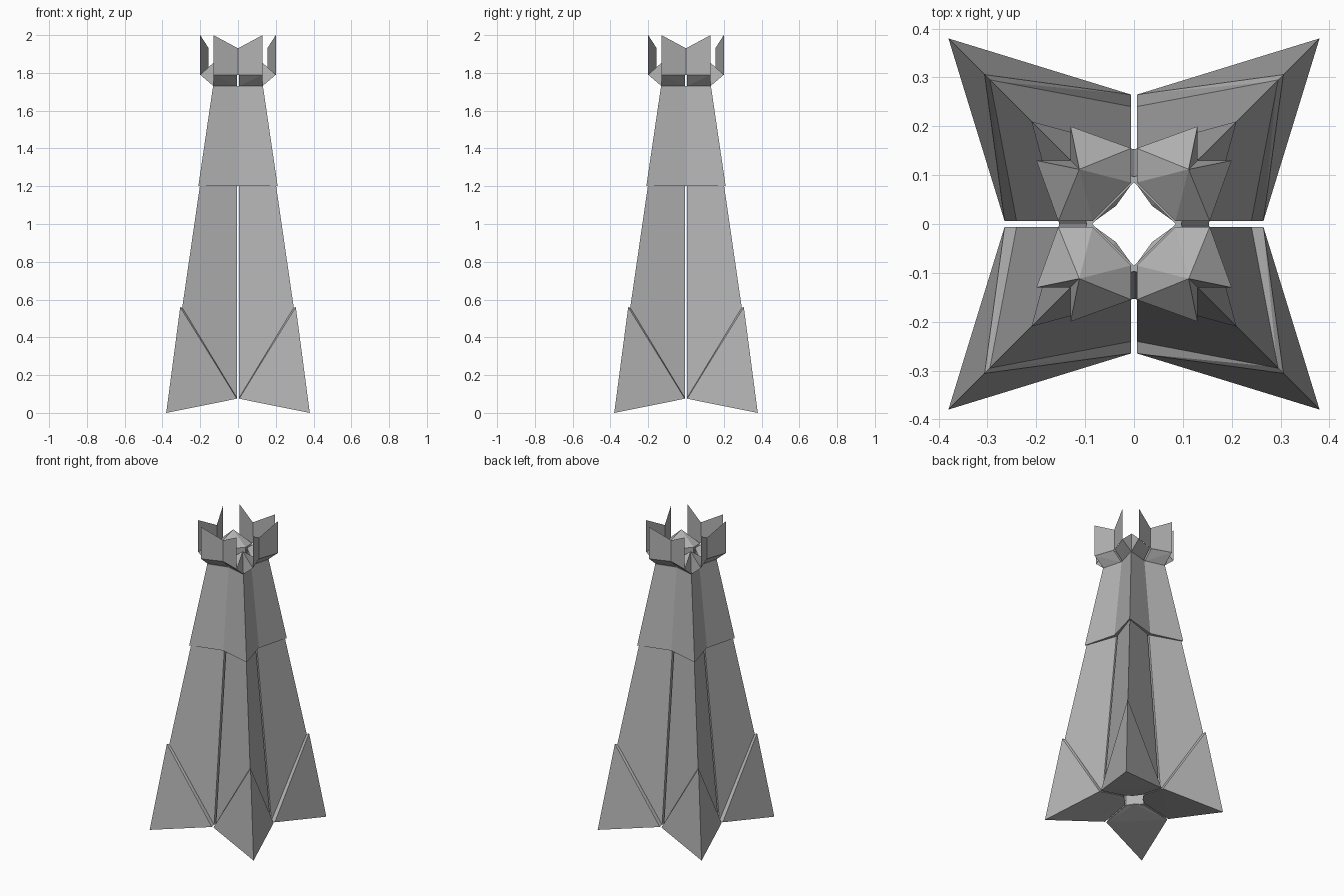
import bpy, bmesh
from mathutils import Matrix
from math import pi

if "Cube" in bpy.data.objects:
    bpy.data.objects.remove(bpy.data.objects["Cube"])

G = 0.006  # half the slit between neighbouring corners

grey = bpy.data.materials.new("dark_grey")
grey.diffuse_color = (0.45, 0.45, 0.45, 1)
grey.use_nodes = True
grey.node_tree.nodes["Principled BSDF"].inputs["Base Color"].default_value = grey.diffuse_color


def both(*pts):
    """Points plus their reflections across the corner diagonal."""
    out = []
    for x, y, z in pts:
        out.append((x, y, z))
        if x != y:
            out.append((y, x, z))
    return out


def swap(pts):
    return [(y, x, z) for x, y, z in pts]


def hull(bm, pts):
    """Closed convex solid around the points."""
    tmp = bmesh.new()
    for p in pts:
        tmp.verts.new(p)
    res = bmesh.ops.convex_hull(tmp, input=tmp.verts)
    junk = [v for v in res["geom_interior"] if isinstance(v, bmesh.types.BMVert)]
    if junk:
        bmesh.ops.delete(tmp, geom=junk, context='VERTS')
    bmesh.ops.dissolve_limit(tmp, angle_limit=0.03, verts=tmp.verts, edges=tmp.edges)
    me = bpy.data.meshes.new("tmp")
    tmp.to_mesh(me)
    tmp.free()
    bm.from_mesh(me)
    bpy.data.meshes.remove(me)


def four_way(name, solids=(), sheets=()):
    """Build one corner, then repeat it around the z axis."""
    bm = bmesh.new()
    for s in solids:
        hull(bm, s)
    for s in sheets:
        bm.faces.new([bm.verts.new(p) for p in s])
    base = bm.verts[:] + bm.edges[:] + bm.faces[:]
    for k in (1, 2, 3):
        d = bmesh.ops.duplicate(bm, geom=base)
        vs = [g for g in d["geom"] if isinstance(g, bmesh.types.BMVert)]
        bmesh.ops.rotate(bm, verts=vs, cent=(0, 0, 0),
                         matrix=Matrix.Rotation(k * pi / 2, 3, 'Z'))
    me = bpy.data.meshes.new(name)
    bm.to_mesh(me)
    bm.free()
    me.materials.append(grey)
    ob = bpy.data.objects.new(name, me)
    bpy.context.collection.objects.link(ob)
    return ob


# pointed feet, with a narrow ledge where they meet the legs
four_way("feet", [both((.38, .38, 0), (G, .265, .075), (.306, .306, .56),
                       (G, .24, .08), (.293, .293, .555),
                       (G, .08, .11), (.037, .037, .11))])

# four tapering legs separated by slits
four_way("legs", [both((.3586, .3586, .12), (G, .24, .085), (.202, .202, 1.2),
                       (G, .134, 1.2), (G, .08, .115), (G, .08, 1.2))])

# upper body, joined all round
four_way("upper_body", [both((.21, .21, 1.2), (0, .153, 1.2), (0, .085, 1.2),
                             (.132, .132, 1.73), (0, .097, 1.73), (0, .085, 1.73))])

# flared collar under the battlements, rising to a peak at each corner
peak = (.112, .112, 1.87)
flare = [(.13, .13, 1.73), (G, .095, 1.73), (.13, .2, 1.79), (G, .155, 1.79),
         peak, (G, .085, 1.79)]
core = both((.13, .13, 1.73), (G, .085, 1.73), peak, (G, .085, 1.79))
four_way("collar", [flare, swap(flare), core])

# thin folded battlement panels
panel = [(0, .155, 1.79), (.13, .2, 1.79), (.13, .2, 2.0), (0, .155, 1.93)]
four_way("battlements", sheets=[panel, swap(panel)[::-1]])
